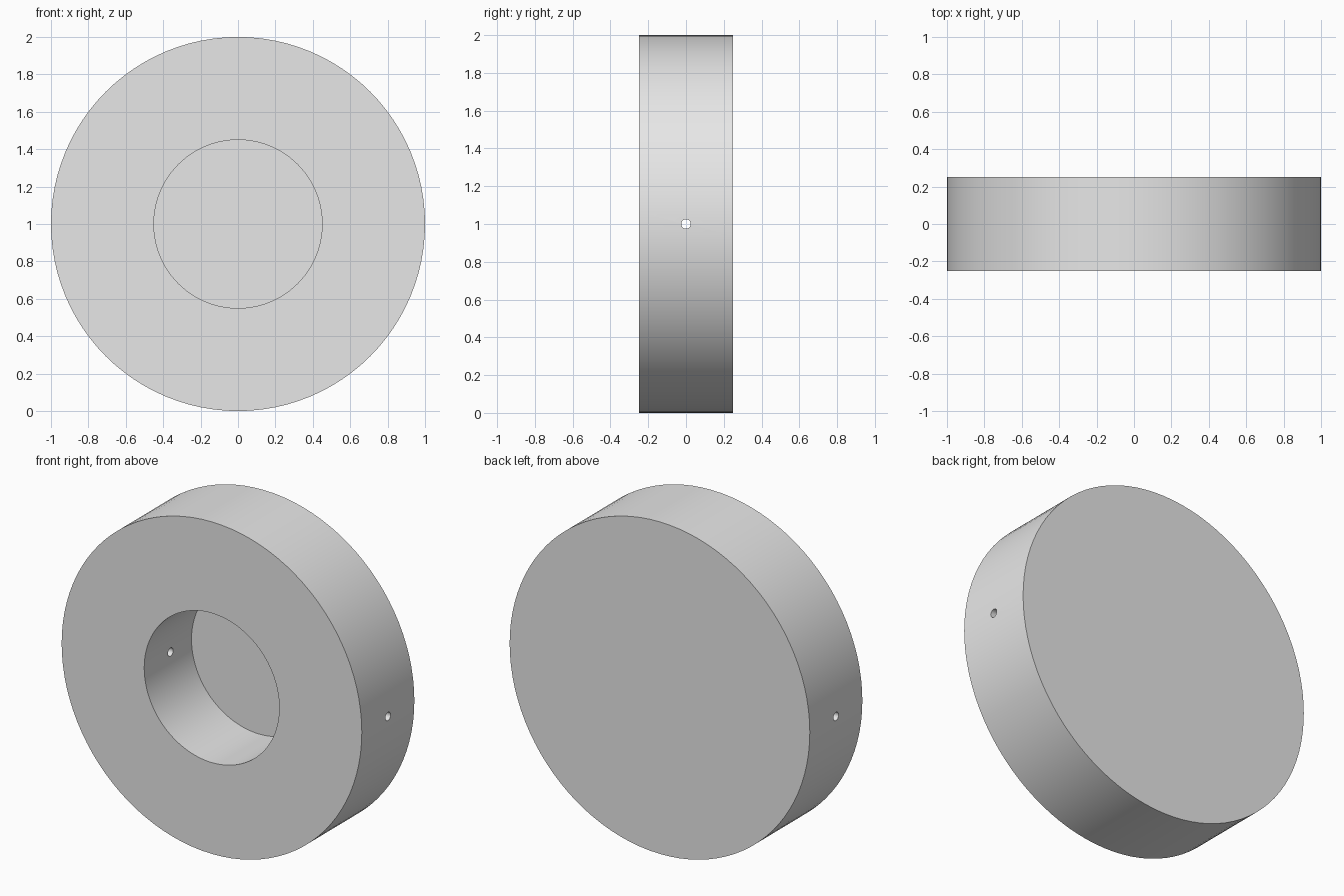
import bpy
import math

cube = bpy.data.objects.get("Cube")
if cube:
    bpy.data.objects.remove(cube, do_unlink=True)

RADIUS, HALF_WIDTH = 1.0, 0.25
RECESS_RADIUS, FLOOR = 0.45, 0.05
HOLE_RADIUS = 0.025

grey = bpy.data.materials.new("plain grey")
grey.use_nodes = True
grey.diffuse_color = (0.8, 0.8, 0.8, 1)
grey.node_tree.nodes["Principled BSDF"].inputs["Base Color"].default_value = grey.diffuse_color


def cylinder(name, radius, start, end, axis, sides):
    """Cylinder through the disc centre line, from start to end along x or y."""
    mid = (start + end) / 2
    turn = math.pi / 2
    along_x = axis == "x"
    bpy.ops.mesh.primitive_cylinder_add(
        vertices=sides, radius=radius, depth=end - start,
        location=(mid, 0, RADIUS) if along_x else (0, mid, RADIUS),
        rotation=(0, turn, 0) if along_x else (turn, 0, 0))
    obj = bpy.context.object
    obj.name = name
    obj.data.materials.append(grey)
    return obj


def cut(target, cutter):
    mod = target.modifiers.new(cutter.name, "BOOLEAN")
    mod.operation = "DIFFERENCE"
    mod.solver = "EXACT"
    mod.object = cutter
    bpy.ops.object.select_all(action="DESELECT")
    target.select_set(True)
    bpy.context.view_layer.objects.active = target
    bpy.ops.object.modifier_apply(modifier=mod.name)
    bpy.data.objects.remove(cutter, do_unlink=True)


# Solid disc
disc = cylinder("disc_body", RADIUS, -HALF_WIDTH, HALF_WIDTH, "y", 96)

# Round blind recess, open at the front
cut(disc, cylinder("recess", RECESS_RADIUS, -HALF_WIDTH - 0.2, HALF_WIDTH - FLOOR, "y", 96))

# Small cross hole through both side walls
cut(disc, cylinder("cross_hole", HOLE_RADIUS, -RADIUS - 0.2, RADIUS + 0.2, "x", 24))

bpy.ops.object.shade_smooth_by_angle(angle=math.radians(30))
